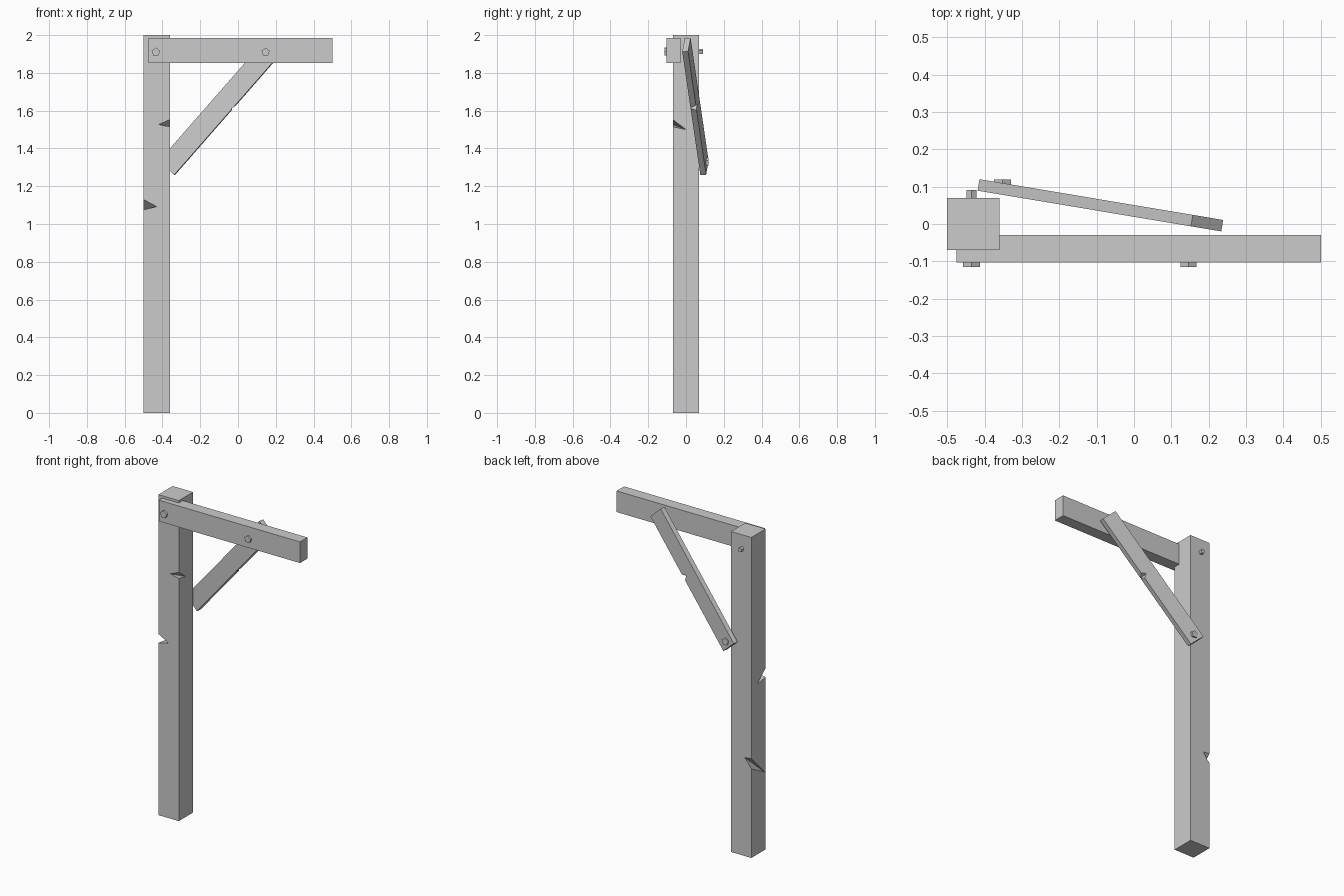
import bpy, bmesh
from math import radians, pi
from mathutils import Matrix, Vector

if "Cube" in bpy.data.objects:
    bpy.data.objects.remove(bpy.data.objects["Cube"])


def finish(name, bm, matrix=Matrix()):
    bmesh.ops.recalc_face_normals(bm, faces=bm.faces)
    mesh = bpy.data.meshes.new(name)
    bm.to_mesh(mesh)
    bm.free()
    ob = bpy.data.objects.new(name, mesh)
    ob.matrix_world = matrix
    bpy.context.collection.objects.link(ob)
    return ob


def box(name, lo, hi, matrix=Matrix()):
    lo, hi = Vector(lo), Vector(hi)
    bm = bmesh.new()
    bmesh.ops.create_cube(bm, size=1)
    for v in bm.verts:
        v.co = (lo + hi) / 2 + v.co * (hi - lo)
    return finish(name, bm, matrix)


def chip(target, points, outward, matrix=Matrix()):
    """Cut a wedge out of a corner edge: two edge points and a tip on each face."""
    bm = bmesh.new()
    for p in points:
        bm.verts.new(p)
        bm.verts.new(Vector(p) + Vector(outward) * 0.03)
    hull = bmesh.ops.convex_hull(bm, input=bm.verts)
    loose = {g for g in hull["geom_interior"] + hull["geom_unused"]
             if isinstance(g, bmesh.types.BMVert)}
    bmesh.ops.delete(bm, geom=list(loose), context='VERTS')
    cutter = finish("chip_cutter", bm, matrix)
    cutter.hide_render = True
    mod = target.modifiers.new("chip", 'BOOLEAN')
    mod.operation, mod.solver, mod.object = 'DIFFERENCE', 'EXACT', cutter
    bpy.context.view_layer.objects.active = target
    bpy.ops.object.modifier_apply(modifier=mod.name)
    bpy.data.objects.remove(cutter)


def bolt(name, x, z, y0, y1, r):
    """Five-sided bolt along y, point up."""
    bm = bmesh.new()
    bmesh.ops.create_cone(bm, cap_ends=True, segments=5, radius1=r, radius2=r,
                          depth=y1 - y0, matrix=Matrix.Rotation(pi / 2, 4, 'X'))
    top = max(v.co.z for v in bm.verts)
    if top < r * 0.99:
        bmesh.ops.rotate(bm, verts=bm.verts, matrix=Matrix.Rotation(pi / 2, 3, 'Y'))
        if max(v.co.z for v in bm.verts) < r * 0.99:
            bmesh.ops.rotate(bm, verts=bm.verts, matrix=Matrix.Rotation(pi, 3, 'Y'))
    finish(name, bm, Matrix.Translation((x, (y0 + y1) / 2, z)))


# Upright post with three chipped corners
post = box("post", (-0.5, -0.07, 0), (-0.36, 0.07, 2))
chip(post, [(-0.36, -0.07, 1.553), (-0.36, -0.07, 1.516),
            (-0.42, -0.07, 1.527), (-0.36, 0.0, 1.50)], (1, -1, 0))
chip(post, [(-0.5, -0.07, 1.13), (-0.5, -0.07, 1.075),
            (-0.43, -0.07, 1.092), (-0.5, 0.01, 1.065)], (-1, -1, 0))
chip(post, [(-0.5, 0.07, 0.62), (-0.5, 0.07, 0.555),
            (-0.455, 0.07, 0.615), (-0.5, -0.06, 0.487)], (-1, 1, 0))

# Horizontal arm
box("arm", (-0.475, -0.103, 1.853), (0.5, -0.03, 1.985))

# Skewed diagonal brace with a chip on its lower rear edge
L, T, W = 0.436, 0.0155, 0.055
pose = (Matrix.Translation((-0.09, 0.05, 1.623)) @ Matrix.Rotation(radians(-9.5), 4, 'Z')
        @ Matrix.Rotation(radians(-48.4), 4, 'Y'))
brace = box("brace", (-L, -T, -W), (L, T, W), pose)
bpy.context.view_layer.update()
chip(brace, [(0.058, T, -W), (0.022, T, -W),
             (0.04, T, -W + 0.03), (0.035, -T - 0.005, -W)], (0, 1, -1), pose)

# Bolts
bolt("arm_post_bolt", -0.435, 1.91, -0.115, -0.09, 0.0235)
bolt("arm_brace_bolt", 0.146, 1.91, -0.115, -0.09, 0.0225)
bolt("bolt_end", -0.435, 1.913, 0.05, 0.091, 0.0145)
bolt("brace_bolt", -0.352, 1.328, 0.095, 0.119, 0.0235)
